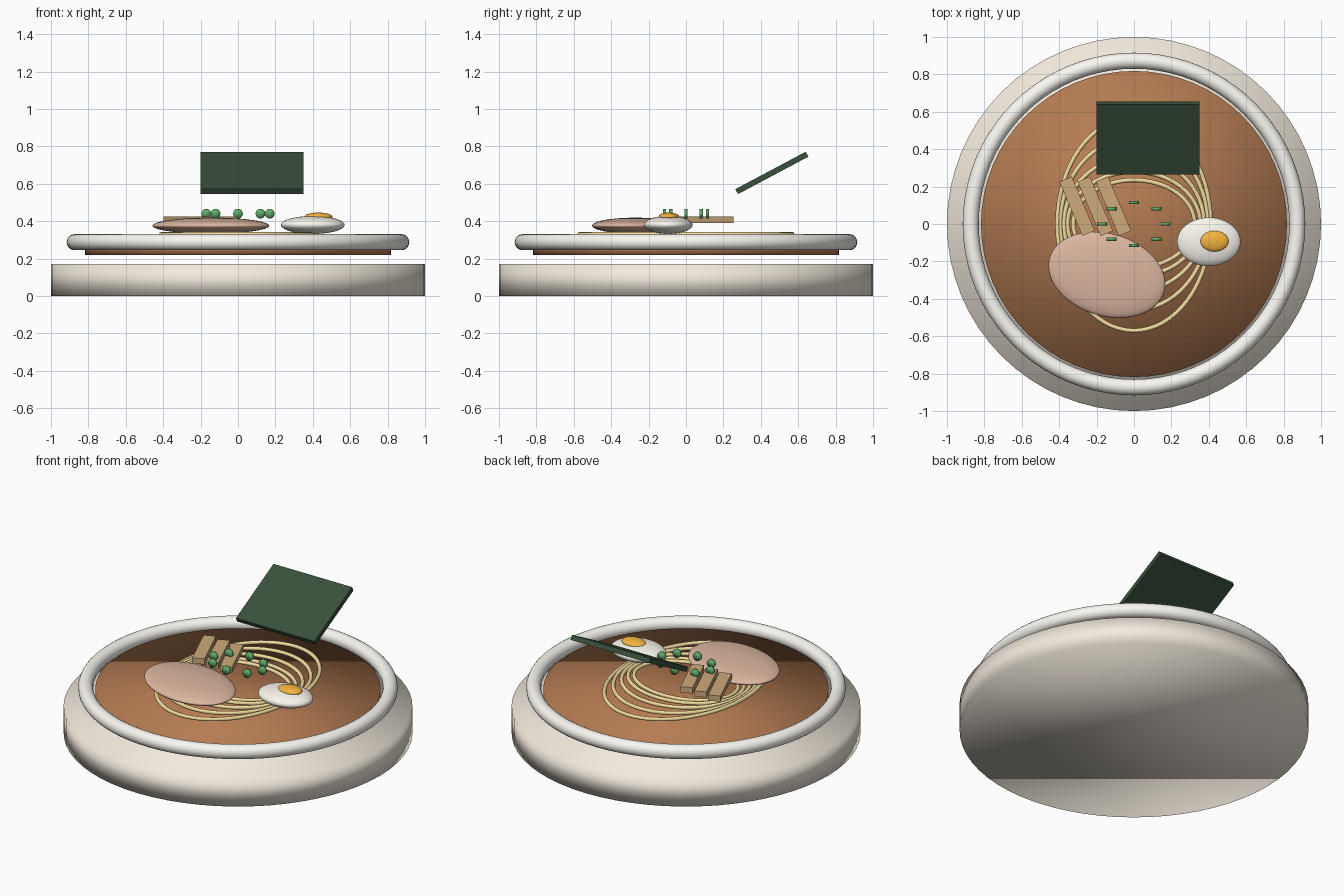
import bpy
from math import radians, cos, sin, pi

if "Cube" in bpy.data.objects:
    bpy.data.objects.remove(bpy.data.objects["Cube"])


def material(name, rgb):
    m = bpy.data.materials.new(name)
    m.diffuse_color = (*rgb, 1)
    m.use_nodes = True
    m.node_tree.nodes["Principled BSDF"].inputs["Base Color"].default_value = m.diffuse_color
    return m


CREAM = material("cream_ceramic", (0.90, 0.83, 0.73))
WHITE = material("white_glaze", (0.96, 0.94, 0.88))
BROTH = material("broth", (0.46, 0.20, 0.085))
NOODLE = material("noodle", (0.90, 0.72, 0.34))
MEAT = material("meat", (0.72, 0.47, 0.35))
EGG = material("egg_white", (0.95, 0.92, 0.84))
YOLK = material("yolk", (0.92, 0.46, 0.05))
BAMBOO = material("bamboo", (0.62, 0.40, 0.20))
GREEN = material("onion_green", (0.12, 0.40, 0.15))
SEAWEED = material("seaweed", (0.042, 0.08, 0.045))


def finish(name, mat, smooth=True):
    ob = bpy.context.object
    ob.name = name
    ob.data.materials.append(mat)
    if smooth:
        bpy.ops.object.shade_smooth()
    return ob


# Round parts are softly shaded all over, caps included
def cylinder(name, mat, r, depth, loc, rot=(0, 0, 0), sides=64):
    bpy.ops.mesh.primitive_cylinder_add(vertices=sides, radius=r, depth=depth,
                                        location=loc, rotation=rot)
    return finish(name, mat)


def ellipsoid(name, mat, size, loc, turn=0):
    bpy.ops.mesh.primitive_uv_sphere_add(segments=48, ring_count=24, radius=1,
                                         location=loc, rotation=(0, 0, turn))
    bpy.context.object.scale = size
    ob = finish(name, mat)
    # keep the round, unflattened shading of the source sphere
    normals = []
    for v in ob.data.vertices:
        n = v.co.copy()
        n.x /= size[0] ** 0
        normals.append(n.normalized())
    ob.data.normals_split_custom_set_from_vertices(normals)
    return ob


def box(name, mat, size, loc, rot):
    bpy.ops.mesh.primitive_cube_add(size=1, location=loc, rotation=rot)
    bpy.context.object.scale = size
    return finish(name, mat, False)


# Bowl body, rim and broth
cylinder("bowl_body", CREAM, 1.0, 0.17, (0, 0, 0.085))
bpy.ops.mesh.primitive_torus_add(major_radius=0.873, minor_radius=0.043,
                                 major_segments=80, minor_segments=20,
                                 location=(0, 0, 0.288))
finish("bowl_rim", WHITE)
cylinder("broth", BROTH, 0.818, 0.06, (0, 0, 0.25))


# Noodles: nested oval loops of round strand
def noodle(name, a, b, z):
    curve = bpy.data.curves.new(name, 'CURVE')
    curve.dimensions = '3D'
    curve.bevel_depth = 0.012
    curve.bevel_resolution = 2
    n = 64
    spline = curve.splines.new('POLY')
    spline.points.add(n - 1)
    spline.use_cyclic_u = True
    for i, p in enumerate(spline.points):
        t = 2 * pi * i / n
        p.co = (a * cos(t), b * sin(t), z, 1)
    curve.materials.append(NOODLE)
    ob = bpy.data.objects.new(name, curve)
    bpy.context.collection.objects.link(ob)


for i, (a, b) in enumerate([(0.41, 0.57), (0.395, 0.46), (0.375, 0.36),
                            (0.355, 0.28), (0.325, 0.235)]):
    noodle(f"noodle_{i + 1}", a, b, 0.33)

# Meat slice and halved egg
ellipsoid("meat_slice", MEAT, (0.32, 0.22, 0.043), (-0.145, -0.272, 0.376), radians(-17))
ellipsoid("egg_white", EGG, (0.17, 0.13, 0.048), (0.40, -0.095, 0.38))
ellipsoid("egg_yolk", YOLK, (0.075, 0.055, 0.022), (0.43, -0.092, 0.424))

# Bamboo strips
for i in range(3):
    box(f"bamboo_strip_{i + 1}", BAMBOO, (0.072, 0.315, 0.036),
        (-0.304 + 0.097 * i, 0.095, 0.408), (0, 0, radians(23)))

# Onion slices standing in an oval ring
for i in range(8):
    t = i * pi / 4
    cylinder(f"onion_slice_{i + 1}", GREEN, 0.026, 0.018,
             (0.17 * cos(t), 0.115 * sin(t), 0.44), (pi / 2, 0, 0), 24)

# Tilted seaweed sheet
box("seaweed_sheet", SEAWEED, (0.55, 0.426, 0.03), (0.075, 0.459, 0.658),
    (radians(28), 0, 0))
